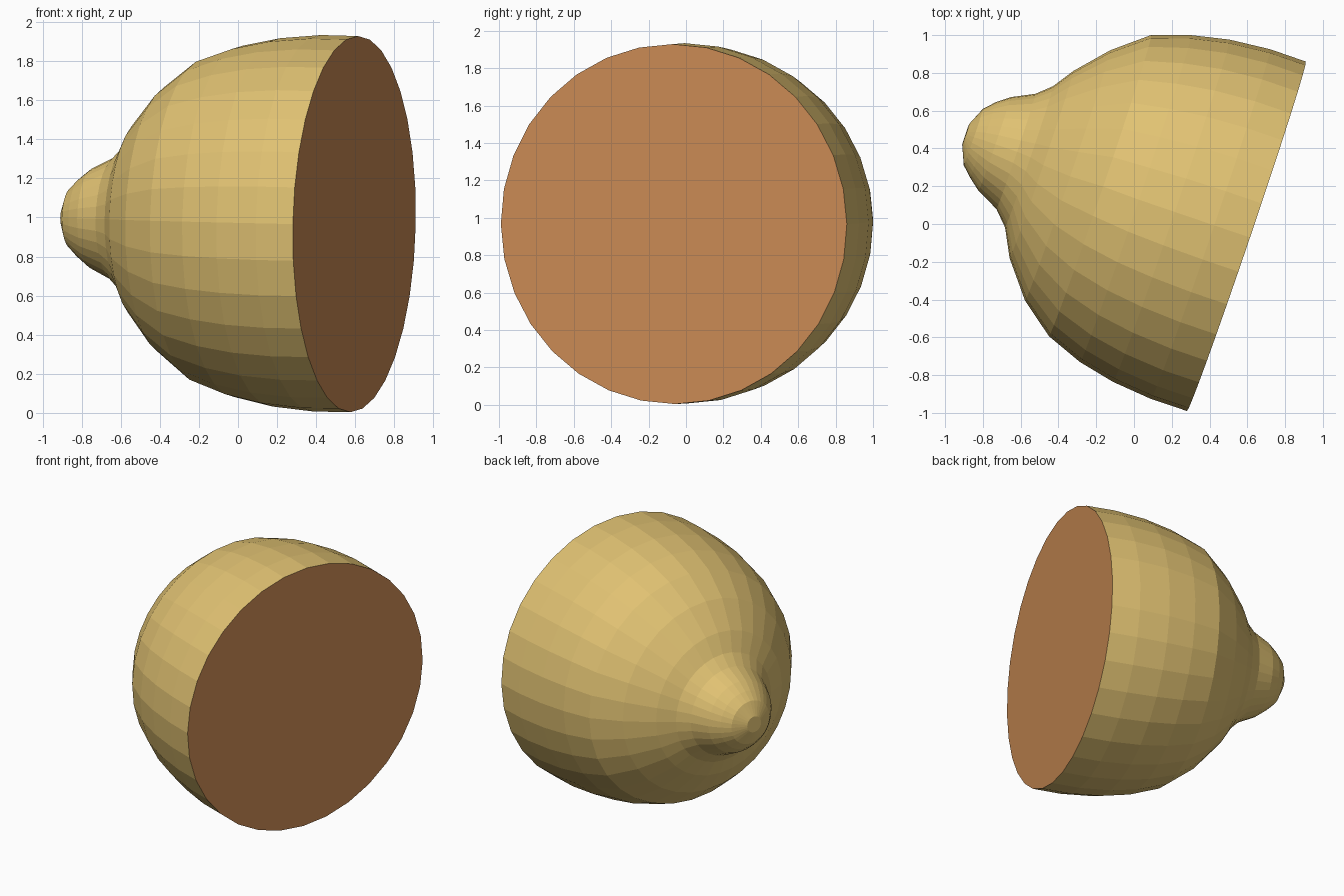
import bpy, bmesh, math
from mathutils import Vector

if "Cube" in bpy.data.objects:
    bpy.data.objects.remove(bpy.data.objects["Cube"])

SIDES = 32
CENTRE = Vector((0.595, -0.065, 0.966))            # middle of the cut face
AXIS = Vector((-0.947, 0.322, 0.021)).normalized()  # from cut face to nub
SIDE = Vector((0.322, 0.947, 0)).normalized()
UP = SIDE.cross(AXIS).normalized()
if UP.z < 0:
    UP = -UP

# (distance along axis, radius, sideways shift of the ring)
PROFILE = [(0, .977, 0), (.2, .978, 0), (.42, .957, 0), (.62, .914, 0),
           (.82, .842, .005), (1.0, .70, 0), (1.15, .523, .01),
           (1.225, .395, .028), (1.30, .322, .033), (1.42, .262, .033),
           (1.485, .211, .034), (1.538, .158, .032), (1.581, .058, .033)]


def material(name, rgb):
    m = bpy.data.materials.new(name)
    m.diffuse_color = (*rgb, 1)
    m.use_nodes = True
    m.node_tree.nodes["Principled BSDF"].inputs["Base Color"].default_value = m.diffuse_color
    return m


def ring(bm, t, r, shift):
    out = []
    for i in range(SIDES):
        a = 2 * math.pi * i / SIDES
        p = CENTRE + AXIS * t + SIDE * (shift + r * math.cos(a))
        out.append(bm.verts.new(p + UP * (0.985 * r * math.sin(a))))
    return out


def finish(bm, name, mat):
    mesh = bpy.data.meshes.new(name)
    bm.to_mesh(mesh)
    bm.free()
    mesh.materials.append(mat)
    obj = bpy.data.objects.new(name, mesh)
    bpy.context.collection.objects.link(obj)
    return obj


# Rind: faceted turned shell with a small flat end on the nub
bm = bmesh.new()
rings = [ring(bm, *p) for p in PROFILE]
for a, b in zip(rings, rings[1:]):
    for i in range(SIDES):
        j = (i + 1) % SIDES
        bm.faces.new((a[i], a[j], b[j], b[i]))
tip = bm.faces.new(rings[-1])
bmesh.ops.recalc_face_normals(bm, faces=bm.faces)
tip.normal_update()
if tip.normal.dot(AXIS) < 0:
    bmesh.ops.reverse_faces(bm, faces=bm.faces)
finish(bm, "rind", material("yellow_rind", (0.75, 0.54, 0.17)))

# Cut face: flat disc closing the wide end
bm = bmesh.new()
disc = bm.faces.new(ring(bm, *PROFILE[0]))
disc.normal_update()
if disc.normal.dot(AXIS) > 0:
    disc.normal_flip()
finish(bm, "cut_face", material("orange_flesh", (0.60, 0.26, 0.09)))
